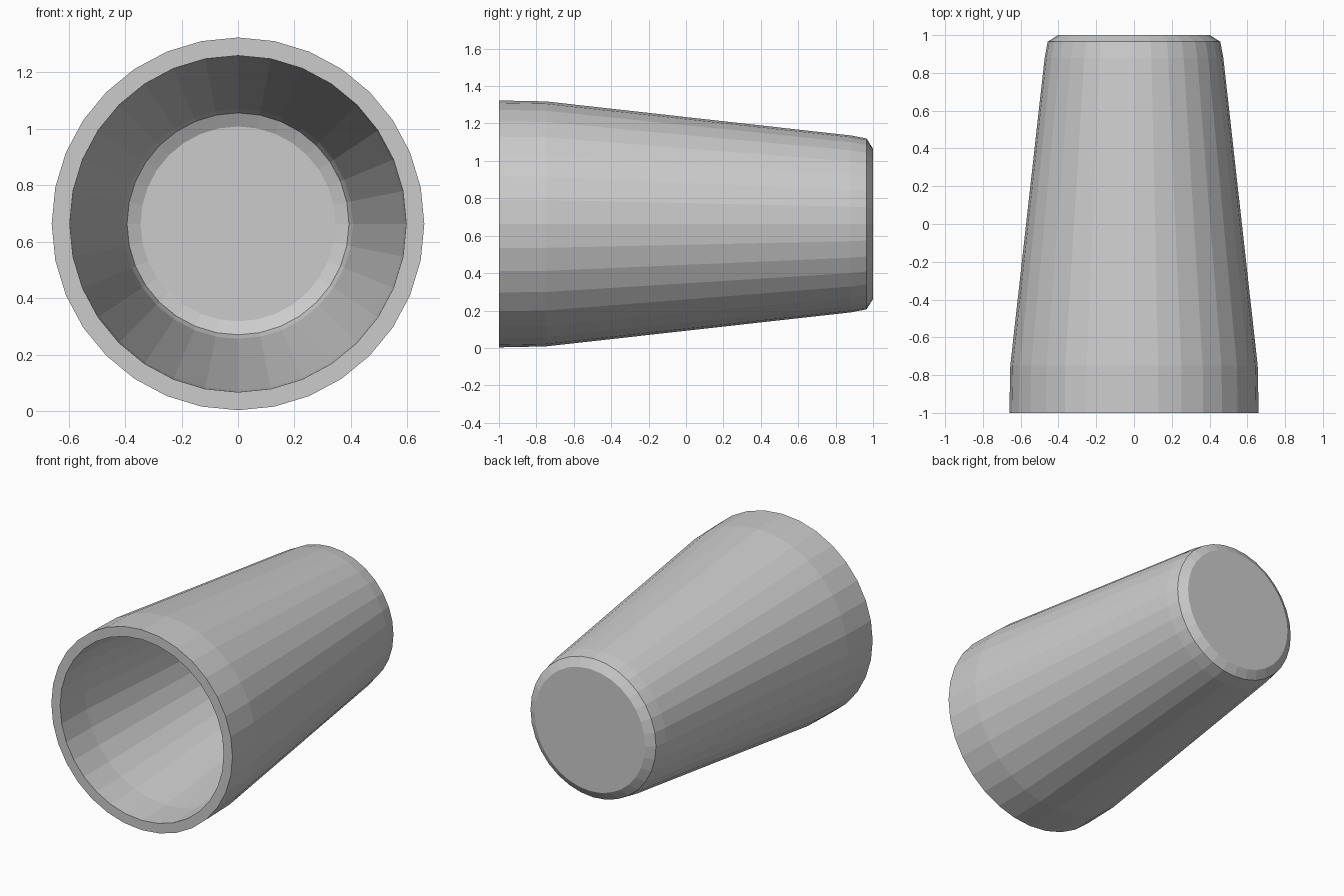
import bpy, bmesh, math

if "Cube" in bpy.data.objects:
    bpy.data.objects.remove(bpy.data.objects["Cube"])

SIDES = 32
CENTRE_Z = 0.663

# Wall section as (y, radius): outer skin from rim to base, then inner skin back to the rim
outer = [(-1.0, 0.66), (-0.75, 0.655), (0.88, 0.473), (0.965, 0.457), (1.0, 0.402)]
inner = [(0.935, 0.345), (0.91, 0.393), (0.87, 0.407), (-0.75, 0.59), (-1.0, 0.596)]

bm = bmesh.new()


def ring(y, r):
    angles = [2 * math.pi * i / SIDES for i in range(SIDES)]
    return [bm.verts.new((r * math.sin(a), y, CENTRE_Z + r * math.cos(a))) for a in angles]


def bridge(a, b):
    for i in range(SIDES):
        j = (i + 1) % SIDES
        bm.faces.new((a[i], a[j], b[j], b[i]))


outer_rings = [ring(*p) for p in outer]
inner_rings = [ring(*p) for p in inner]

# Outer and inner walls
for rings in (outer_rings, inner_rings):
    for a, b in zip(rings, rings[1:]):
        bridge(a, b)

# Flat rim, outer base and inner floor
bridge(inner_rings[-1], outer_rings[0])
bm.faces.new(outer_rings[-1])
bm.faces.new(inner_rings[0])
bmesh.ops.recalc_face_normals(bm, faces=bm.faces)

mesh = bpy.data.meshes.new("tapered_cup")
bm.to_mesh(mesh)
bm.free()
cup = bpy.data.objects.new("tapered_cup", mesh)
bpy.context.collection.objects.link(cup)
